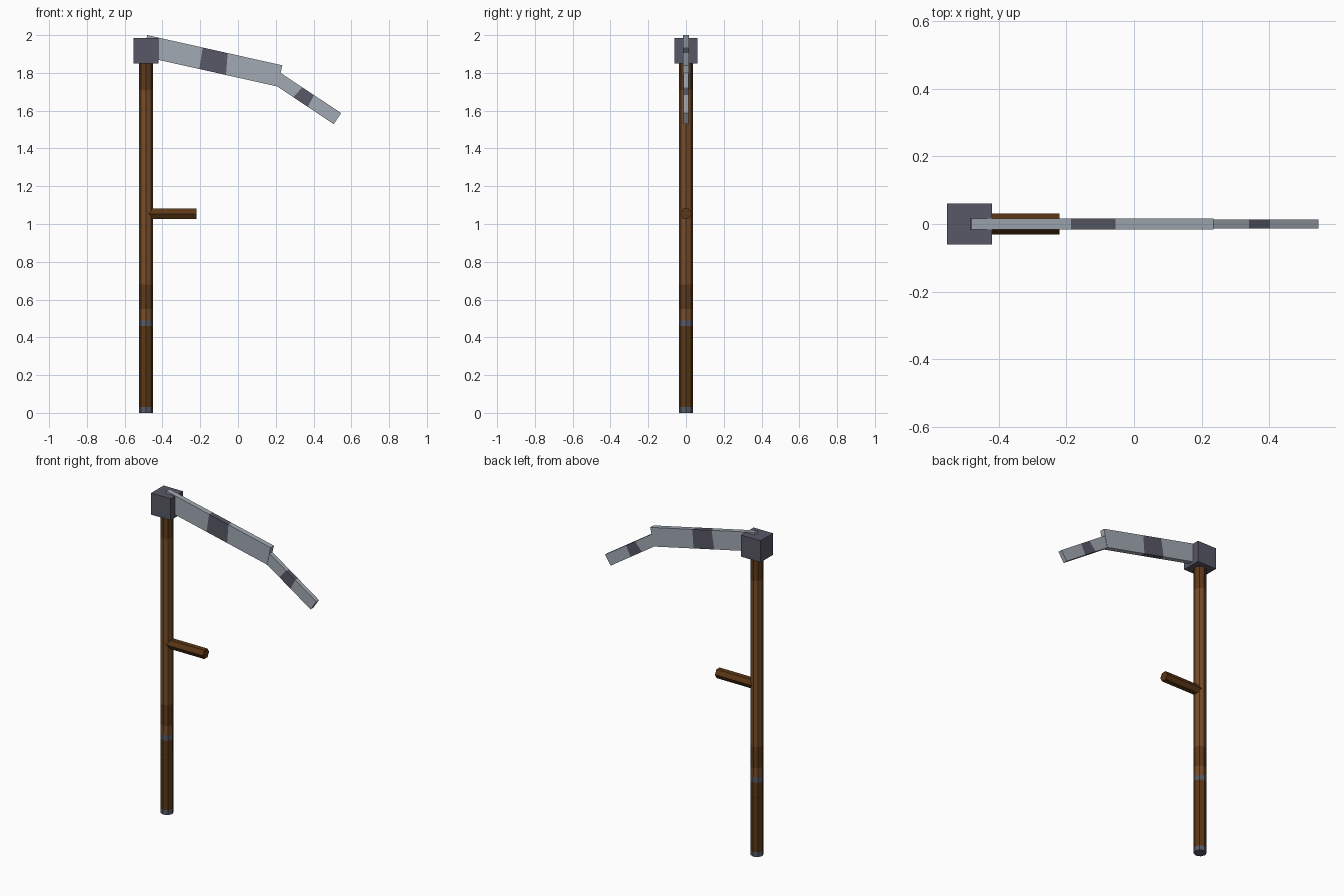
import bpy, bmesh, math
from mathutils import Matrix, Vector

cube = bpy.data.objects.get("Cube")
if cube:
    bpy.data.objects.remove(cube, do_unlink=True)


def material(name, rgb):
    m = bpy.data.materials.new(name)
    m.use_nodes = True
    linear = [(c / 255) ** 2.2 for c in rgb] + [1]
    m.diffuse_color = linear
    m.node_tree.nodes["Principled BSDF"].inputs["Base Color"].default_value = linear
    return m


WOOD = material("wood brown", (118, 78, 46))
WORN = material("worn brown", (94, 61, 34))
GRIP = material("dark brown", (92, 58, 28))
IRON = material("dark iron", (88, 89, 102))
RING = material("ring grey", (88, 92, 104))
STEEL = material("blade steel", (160, 168, 177))


def finish(name, bm, mats, matrix):
    bmesh.ops.recalc_face_normals(bm, faces=bm.faces[:])
    mesh = bpy.data.meshes.new(name)
    bm.to_mesh(mesh)
    bm.free()
    for m in mats:
        mesh.materials.append(m)
    obj = bpy.data.objects.new(name, mesh)
    obj.matrix_world = matrix
    bpy.context.collection.objects.link(obj)
    return obj


def loft(name, rings, band_mats, matrix):
    """Join rings of points with quads, one material for each band, and cap the ends."""
    mats = list(dict.fromkeys(band_mats))
    bm = bmesh.new()
    loops = [[bm.verts.new(p) for p in ring] for ring in rings]
    for a, b, m in zip(loops, loops[1:], band_mats):
        for i in range(len(a)):
            j = (i + 1) % len(a)
            bm.faces.new((a[i], a[j], b[j], b[i])).material_index = mats.index(m)
    bm.faces.new(loops[0]).material_index = mats.index(band_mats[0])
    bm.faces.new(loops[-1]).material_index = mats.index(band_mats[-1])
    return finish(name, bm, mats, matrix)


def rod(name, sides, turn, stations, band_mats, matrix):
    """Faceted rod along z through (height, radius) stations."""
    angles = [math.tau * (i + turn) / sides for i in range(sides)]
    rings = [[(r * math.cos(a), r * math.sin(a), z) for a in angles] for z, r in stations]
    return loft(name, rings, band_mats, matrix)


def blade(name, tip_top, angle, length, height, thick, band):
    """Bar hanging below its top edge; band holds the start and end along top and bottom."""
    (t0, b0), (t1, b1) = band
    t = thick / 2
    rings = [[(top, -t, 0), (top, t, 0), (low, t, -height), (low, -t, -height)]
             for top, low in ((-length, -length), (t0, b0), (t1, b1), (0, 0))]
    place = Matrix.Translation(Vector((tip_top[0], 0, tip_top[1])))
    return loft(name, rings, [STEEL, IRON, STEEL],
                place @ Matrix.Rotation(math.radians(angle), 4, 'Y'))


SHAFT_X = -0.487

# Shaft with grip, metal bands and worn patches
rod("shaft", 8, 0,
    [(0, 0.038), (0.03, 0.038), (0.37, 0.038), (0.37, 0.037), (0.46, 0.037), (0.49, 0.037),
     (0.55, 0.036), (0.68, 0.036), (1.71, 0.036), (1.87, 0.036)],
    [RING, GRIP, GRIP, GRIP, RING, WOOD, WORN, WOOD, WORN],
    Matrix.Translation((SHAFT_X, 0, 0)))

# Side handle
rod("side_handle", 6, 0.5, [(0, 0.031), (0.267, 0.031)], [GRIP],
    Matrix.Translation((SHAFT_X, 0, 1.054)) @ Matrix.Rotation(math.pi / 2, 4, 'Y'))

# Head block
bm = bmesh.new()
bmesh.ops.create_cube(bm, size=1)
bmesh.ops.scale(bm, vec=(0.133, 0.122, 0.134), verts=bm.verts[:])
finish("head_block", bm, [IRON], Matrix.Translation((SHAFT_X, 0, 1.918)))

# Two blade sections with dark bands
blade("main_blade", (0.235, 1.84), 12.6, 0.733, 0.115, 0.032,
      ((-0.432, -0.425), (-0.297, -0.28)))
blade("blade_tip", (0.546, 1.587), 33.6, 0.385, 0.07, 0.027,
      ((-0.247, -0.257), (-0.173, -0.165)))
